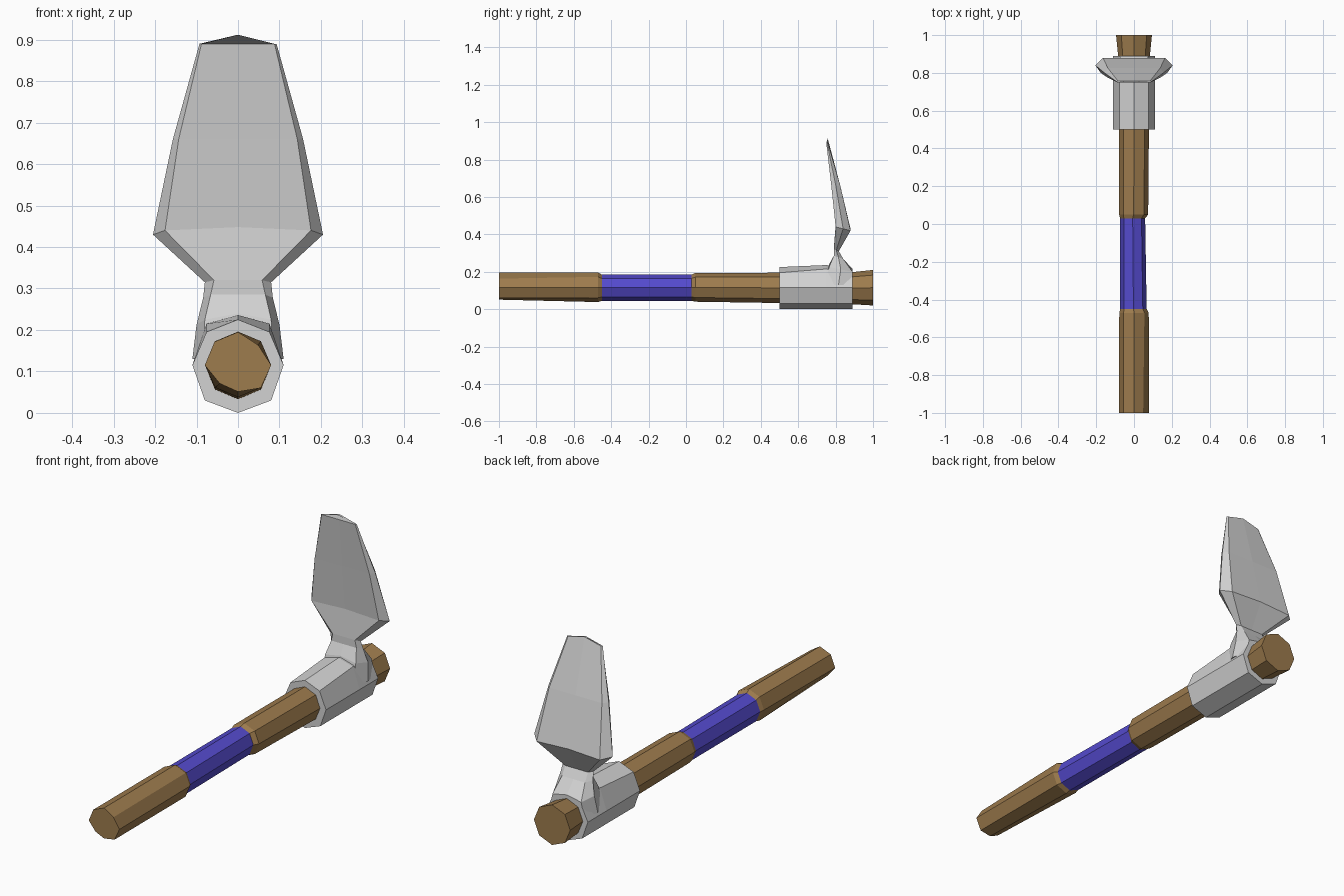
import bpy, bmesh, math

cube = bpy.data.objects.get("Cube")
if cube:
    bpy.data.objects.remove(cube, do_unlink=True)


def material(name, rgb):
    m = bpy.data.materials.new(name)
    m.use_nodes = True
    m.diffuse_color = (*rgb, 1)
    m.node_tree.nodes["Principled BSDF"].inputs["Base Color"].default_value = (*rgb, 1)
    return m


wood = material("brown wood", (0.34, 0.20, 0.075))
wrap = material("violet wrap", (0.09, 0.07, 0.62))
steel = material("grey steel", (0.65, 0.65, 0.65))


def loft(name, rings, mats):
    """Skin closed rings of equal length and cap both ends."""
    bm = bmesh.new()
    rows = [[bm.verts.new(p) for p in ring] for ring in rings]
    n = len(rows[0])
    for a, b in zip(rows, rows[1:]):
        for i in range(n):
            j = (i + 1) % n
            bm.faces.new((a[i], a[j], b[j], b[i]))
    bm.faces.new(rows[0])
    bm.faces.new(rows[-1])
    bmesh.ops.recalc_face_normals(bm, faces=bm.faces)
    mesh = bpy.data.meshes.new(name)
    bm.to_mesh(mesh)
    bm.free()
    for m in mats:
        mesh.materials.append(m)
    obj = bpy.data.objects.new(name, mesh)
    bpy.context.collection.objects.link(obj)
    return obj


def octagon(y, cx, cz, rx, rz, wear=(1,) * 8):
    return [(cx + rx * w * math.cos(i * math.pi / 4), y,
             cz + rz * w * math.sin(i * math.pi / 4)) for i, w in enumerate(wear)]


# Handle: worn butt, narrow wrapped grip, flared far end
worn = (1, 0.86, 1, 1, 1, 0.78, 0.8, 0.97)
handle = loft("handle", [
    octagon(-1.0, 0, 0.115, 0.08, 0.08, worn),
    octagon(-0.47, 0, 0.117, 0.078, 0.079),
    octagon(-0.45, -0.003, 0.115, 0.07, 0.07),
    octagon(0.03, -0.007, 0.115, 0.066, 0.07),
    octagon(0.05, -0.002, 0.117, 0.077, 0.077),
    octagon(0.5, 0, 0.114, 0.079, 0.081),
    octagon(0.88, 0, 0.112, 0.083, 0.085),
    octagon(1.0, 0, 0.115, 0.095, 0.095),
], [wood, wrap])
for f in handle.data.polygons:
    f.material_index = int(-0.455 < f.center.y < 0.035)


# Socket: octagonal collar around the handle
def collar_ring(y, top, shoulder):
    half = [(0.08, 0.03), (0.11, 0.115), (0.076, shoulder)]
    return ([(0, y, 0)] + [(x, y, z) for x, z in half] + [(0, y, top)]
            + [(-x, y, z) for x, z in reversed(half)])


loft("socket", [collar_ring(0.5, 0.225, 0.195),
                collar_ring(0.75, 0.236, 0.215),
                collar_ring(0.89, 0.212, 0.185)], [steel])


# Neck and blade: bevelled cross-sections, leaning toward the front at the tip
def blade_ring(zf, zb, yf, yb, xf, xs, xb, rise=0):
    ym, zm = (yf + yb) / 2, (zf + zb) / 2
    half = [(xf, yf, zf), (xs, ym, zm), (xb, yb, zb)]
    return ([(0, yf, zf + rise)] + half + [(0, yb, zb + rise)]
            + [(-x, y, z) for x, y, z in reversed(half)])


loft("blade", [
    blade_ring(0.13, 0.13, 0.74, 0.89, 0.085, 0.11, 0.09),
    blade_ring(0.225, 0.20, 0.765, 0.89, 0.08, 0.10, 0.075, 0.015),
    blade_ring(0.285, 0.27, 0.79, 0.84, 0.066, 0.084, 0.06),
    blade_ring(0.32, 0.31, 0.79, 0.817, 0.058, 0.08, 0.06),
    blade_ring(0.44, 0.42, 0.80, 0.88, 0.176, 0.205, 0.165, 0.008),
    blade_ring(0.66, 0.66, 0.777, 0.825, 0.143, 0.157, 0.138),
    blade_ring(0.89, 0.89, 0.75, 0.758, 0.088, 0.093, 0.086, 0.022),
], [steel])
